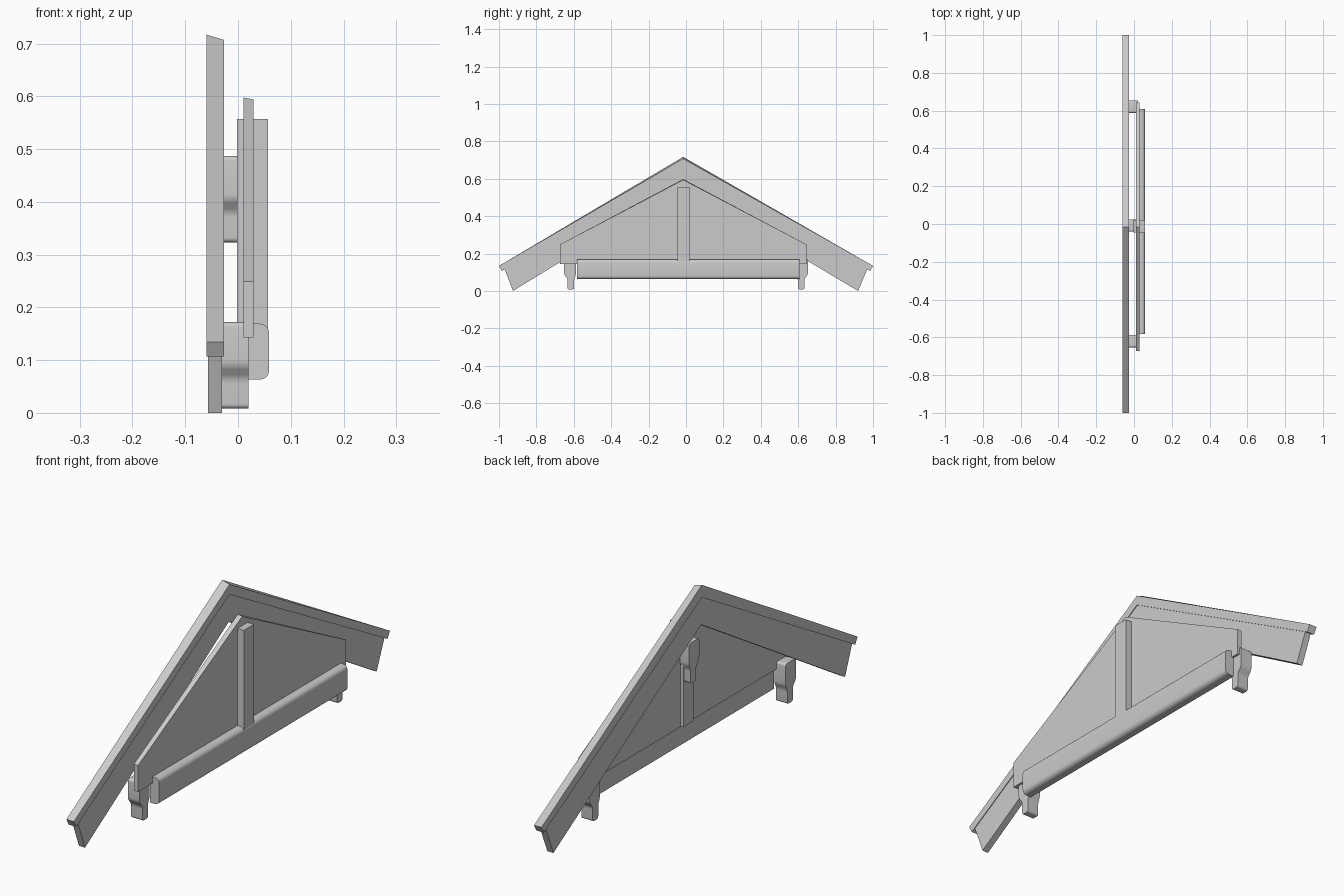
import bpy, bmesh

cube = bpy.data.objects.get("Cube")
if cube:
    bpy.data.objects.remove(cube, do_unlink=True)

grey = bpy.data.materials.new("plain_grey")
grey.use_nodes = True
color = (0.6, 0.6, 0.6, 1)
grey.diffuse_color = color
grey.node_tree.nodes["Principled BSDF"].inputs["Base Color"].default_value = color

RIDGE = -0.015  # y of the gable peak


def prism(name, profile, x0, x1, front=None, radius=0, round_edge=None):
    """Extrude a (y, z) profile from x0 to x1; optionally round chosen edges."""
    bm = bmesh.new()
    back = [bm.verts.new((x0, y, z)) for y, z in profile]
    fore = [bm.verts.new((x1, y, z)) for y, z in (front or profile)]
    bm.faces.new(back)
    bm.faces.new(fore[::-1])
    n = len(back)
    for i in range(n):
        j = (i + 1) % n
        bm.faces.new((back[i], fore[i], fore[j], back[j]))
    bmesh.ops.recalc_face_normals(bm, faces=bm.faces)
    if radius:
        edges = [e for e in bm.edges if round_edge(*(v.co for v in e.verts))]
        bmesh.ops.bevel(bm, geom=edges, offset=radius, segments=5,
                        profile=0.5, affect='EDGES', clamp_overlap=True)
    mesh = bpy.data.meshes.new(name)
    bm.to_mesh(mesh)
    bm.free()
    mesh.materials.append(grey)
    obj = bpy.data.objects.new(name, mesh)
    bpy.context.collection.objects.link(obj)
    if radius:
        bpy.ops.object.select_all(action='DESELECT')
        obj.select_set(True)
        bpy.context.view_layer.objects.active = obj
        bpy.ops.object.shade_smooth_by_angle(angle=0.6)
    return obj


def box(y0, y1, z0, z1):
    return [(y0, z0), (y1, z0), (y1, z1), (y0, z1)]


def cap_profile(peak):
    return [(-1, 0.134), (RIDGE, peak), (1, 0.134),
            (0.985, 0.107), (RIDGE, 0.667), (-0.985, 0.107)]


# Roof edge: overhanging cap and the wide board beneath it
prism("roof_cap", cap_profile(0.717), -0.06, -0.027, cap_profile(0.707))
prism("barge_board",
      [(-0.97, 0.118), (RIDGE, 0.69), (0.97, 0.118),
       (0.92, 0), (RIDGE, 0.557), (-0.925, 0)], -0.057, -0.03)


# Gable panel
def panel_profile(peak):
    return [(-0.673, 0.143), (-0.673, 0.249), (RIDGE, peak),
            (0.643, 0.249), (0.643, 0.143)]


prism("gable_panel", panel_profile(0.598), 0.01, 0.029, panel_profile(0.594))

# Upright post and rounded tie beam
prism("king_post", box(-0.045, 0.02, 0.145, 0.557), -0.002, 0.057)
prism("tie_beam", box(-0.583, 0.608, 0.063, 0.169), 0.019, 0.059, radius=0.018,
      round_edge=lambda a, b: min(a.x, b.x) > 0.05 and abs(a.z - b.z) < 0.01)

# Stepped brackets joining the panel to the roof edge
bracket = [(0.588, 0.172), (0.653, 0.172), (0.653, 0.09), (0.633, 0.065),
           (0.633, 0.008), (0.598, 0.008), (0.598, 0.065), (0.588, 0.085)]
for name, side, dy, dz in (("left_bracket", 1, 0, 0),
                           ("right_bracket", -1, 0, 0),
                           ("ridge_bracket", -1, 0.612, 0.315)):
    prism(name, [(side * y + dy, z + dz) for y, z in bracket], -0.03, 0.02,
          radius=0.009, round_edge=lambda a, b: abs(a.x - b.x) > 0.01)
